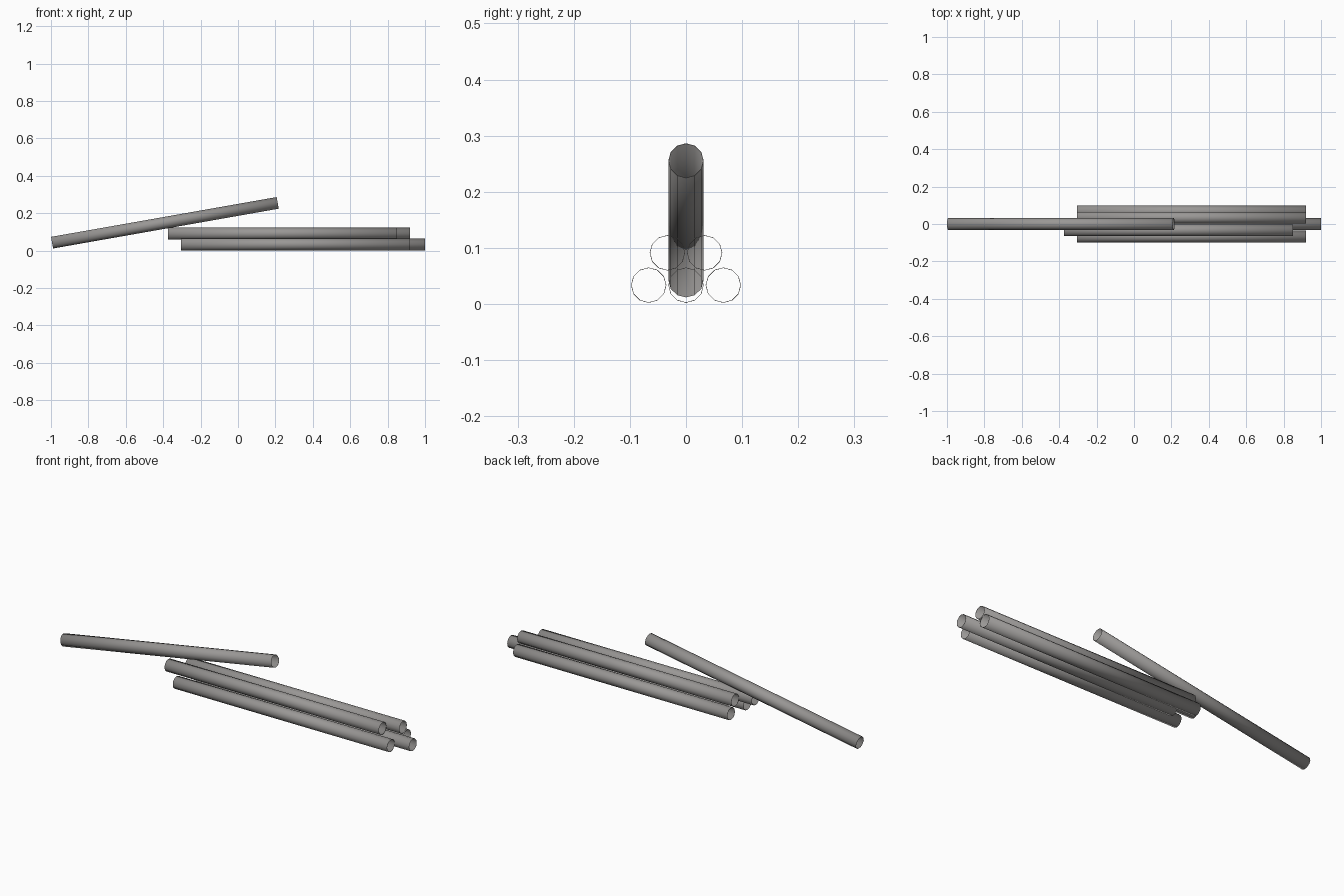
import bpy, math

if "Cube" in bpy.data.objects:
    bpy.data.objects.remove(bpy.data.objects["Cube"])

R, LENGTH, SIDES = 0.0315, 1.225, 12

# One steel grey for every pipe
steel = bpy.data.materials.new("steel_grey")
steel.diffuse_color = (0.32, 0.31, 0.302, 1)
steel.use_nodes = True
steel.node_tree.nodes["Principled BSDF"].inputs["Base Color"].default_value = steel.diffuse_color


def pipe(name, x, y, z, tilt=0.0):
    """Thin open-ended pipe along x, raised at its right end by tilt degrees."""
    bpy.ops.mesh.primitive_cylinder_add(
        vertices=SIDES, radius=R, depth=LENGTH, end_fill_type='NOTHING',
        location=(x, y, z), rotation=(0, math.radians(90 - tilt), 0))
    ob = bpy.context.object
    ob.name = name
    ob.data.materials.append(steel)
    bpy.ops.object.shade_smooth_by_angle(angle=math.radians(40))
    wall = ob.modifiers.new("wall", 'SOLIDIFY')
    wall.thickness = 0.001
    wall.offset = -1
    return ob


# Bottom row of three, the middle one pulled out to the right
GAP = 0.0665
Z0 = 0.0335
pipe("bottom_pipe_front", 0.308, -GAP, Z0)
pipe("bottom_pipe_middle", 0.3875, 0, Z0)
pipe("bottom_pipe_back", 0.308, GAP, Z0)

# Upper row of two resting in the hollows
Z1 = Z0 + GAP * math.sin(math.radians(60))
pipe("upper_pipe_front", 0.2375, -GAP / 2, Z1)
pipe("upper_pipe_back", 0.308, GAP / 2, Z1)

# Loose pipe leaning on the stack
pipe("leaning_pipe", -0.391, 0, 0.149, tilt=10)
